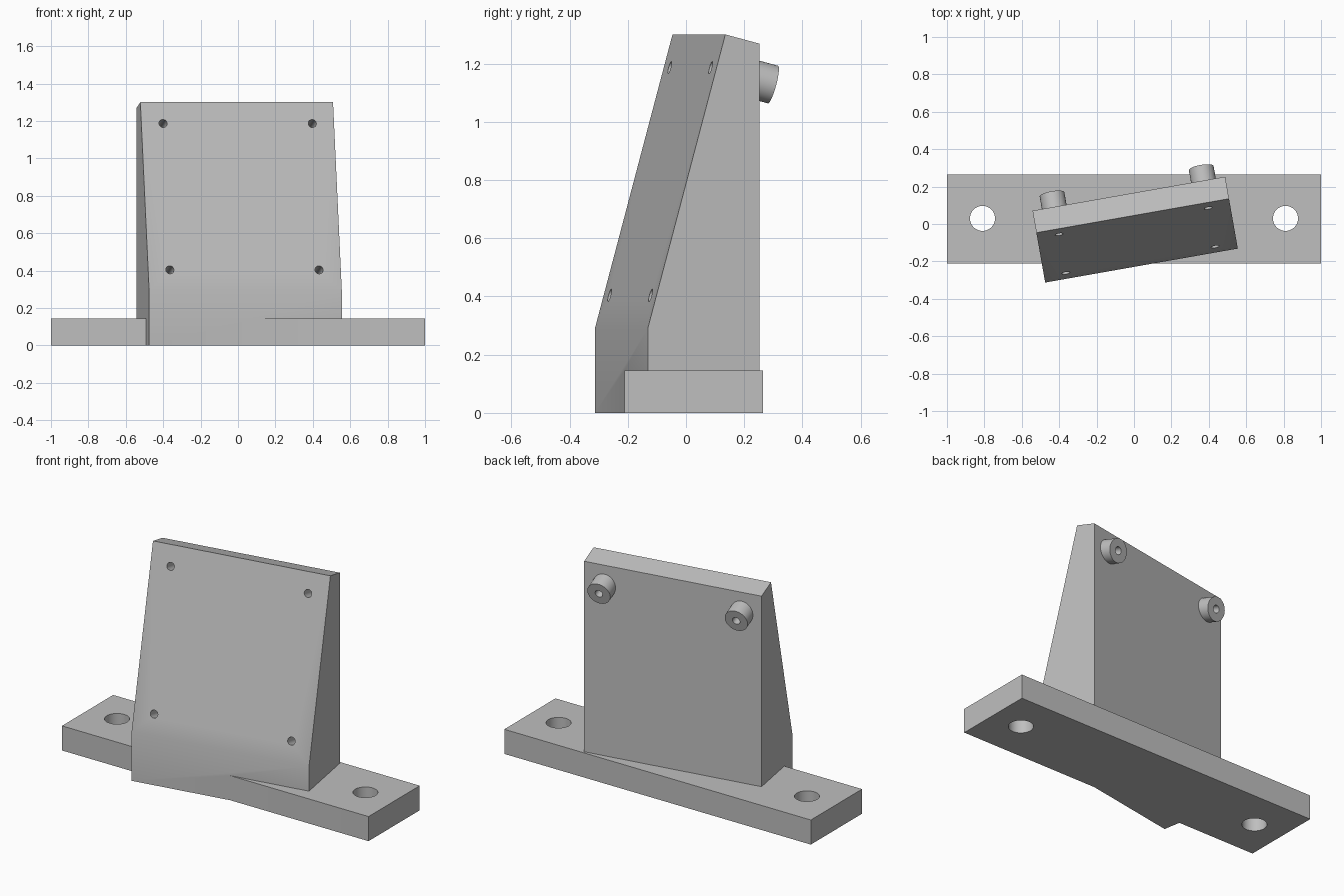
import bpy, bmesh
from math import radians, sin, cos, tan
from mathutils import Matrix

cube = bpy.data.objects.get("Cube")
if cube:
    bpy.data.objects.remove(cube, do_unlink=True)

GREY = (0.52, 0.52, 0.52, 1)
mat = bpy.data.materials.new("plain grey")
mat.use_nodes = True
mat.diffuse_color = GREY
mat.node_tree.nodes["Principled BSDF"].inputs["Base Color"].default_value = GREY

TILT = radians(15)      # lean of the mounting face
WIDTH = 1.046           # the mounting face is square
LIP = 0.29              # height where the sloping face starts
MARGIN = 0.118          # screw hole distance from the face edges
DEPTH = 0.225           # screw hole depth
# Frame of the wedge, turned on the plate, origin at its front lower corner
FRAME = Matrix.Translation((-0.475, -0.313, 0)) @ Matrix.Rotation(radians(10), 4, "Z")


def add_object(name, bm):
    bmesh.ops.recalc_face_normals(bm, faces=bm.faces)
    mesh = bpy.data.meshes.new(name)
    bm.to_mesh(mesh)
    bm.free()
    mesh.materials.append(mat)
    obj = bpy.data.objects.new(name, mesh)
    bpy.context.collection.objects.link(obj)
    return obj


def box(name, low, high):
    bm = bmesh.new()
    bmesh.ops.create_cube(bm, size=1)
    for v in bm.verts:
        v.co = [h if c > 0 else l for c, l, h in zip(v.co, low, high)]
    return add_object(name, bm)


def cylinder(name, matrix, radius, start, end, sides=48):
    bm = bmesh.new()
    place = matrix @ Matrix.Translation((0, 0, (start + end) / 2))
    bmesh.ops.create_cone(bm, cap_ends=True, segments=sides, radius1=radius,
                          radius2=radius, depth=end - start, matrix=place)
    return add_object(name, bm)


def face_axis(u, s):
    """Frame on the sloping face, its z axis pointing into the wedge."""
    spot = Matrix.Translation((u, s * sin(TILT), LIP + s * cos(TILT)))
    return FRAME @ spot @ Matrix.Rotation(-radians(90) - TILT, 4, "X")


def combine(target, tool, operation):
    mod = target.modifiers.new("combine", "BOOLEAN")
    mod.operation, mod.solver, mod.object = operation, "EXACT", tool
    bpy.context.view_layer.objects.active = target
    bpy.ops.object.modifier_apply(modifier=mod.name)
    bpy.data.objects.remove(tool, do_unlink=True)


# Wedge: side profile extruded across the width
top_y, back = WIDTH * sin(TILT), 0.39
top_z = LIP + WIDTH * cos(TILT)
profile = [(0, 0), (0, LIP), (top_y, top_z),
           (back, top_z - (back - top_y) * tan(TILT)), (back, 0)]
bm = bmesh.new()
side = bm.faces.new([bm.verts.new((0, y, z)) for y, z in profile])
extruded = bmesh.ops.extrude_face_region(bm, geom=[side])["geom"]
bmesh.ops.translate(bm, vec=(WIDTH, 0, 0),
                    verts=[g for g in extruded if isinstance(g, bmesh.types.BMVert)])
bm.transform(FRAME)
bracket = add_object("angled_bracket", bm)

# Base plate
combine(bracket, box("base_plate", (-1, -0.212, 0), (1, 0.265, 0.145)), "UNION")

columns = (MARGIN, WIDTH - MARGIN)
# Round bosses on the back, behind the upper screw holes
for u in columns:
    boss = cylinder("screw_boss", face_axis(u, WIDTH - MARGIN), 0.067, 0.08, DEPTH)
    combine(bracket, boss, "UNION")

# Screw holes: lower pair blind, upper pair through the bosses
for u in columns:
    for s, end in ((MARGIN, DEPTH), (WIDTH - MARGIN, DEPTH + 0.1)):
        hole = cylinder("screw_hole", face_axis(u, s), 0.022, -0.05, end, 32)
        combine(bracket, hole, "DIFFERENCE")

# Bolt holes through the plate
for x in (-0.81, 0.81):
    hole = cylinder("bolt_hole", Matrix.Translation((x, 0.03, 0)), 0.067, -0.1, 0.3)
    combine(bracket, hole, "DIFFERENCE")

bpy.ops.object.select_all(action="DESELECT")
bracket.select_set(True)
bpy.context.view_layer.objects.active = bracket
bpy.ops.object.shade_smooth_by_angle(angle=radians(30))
